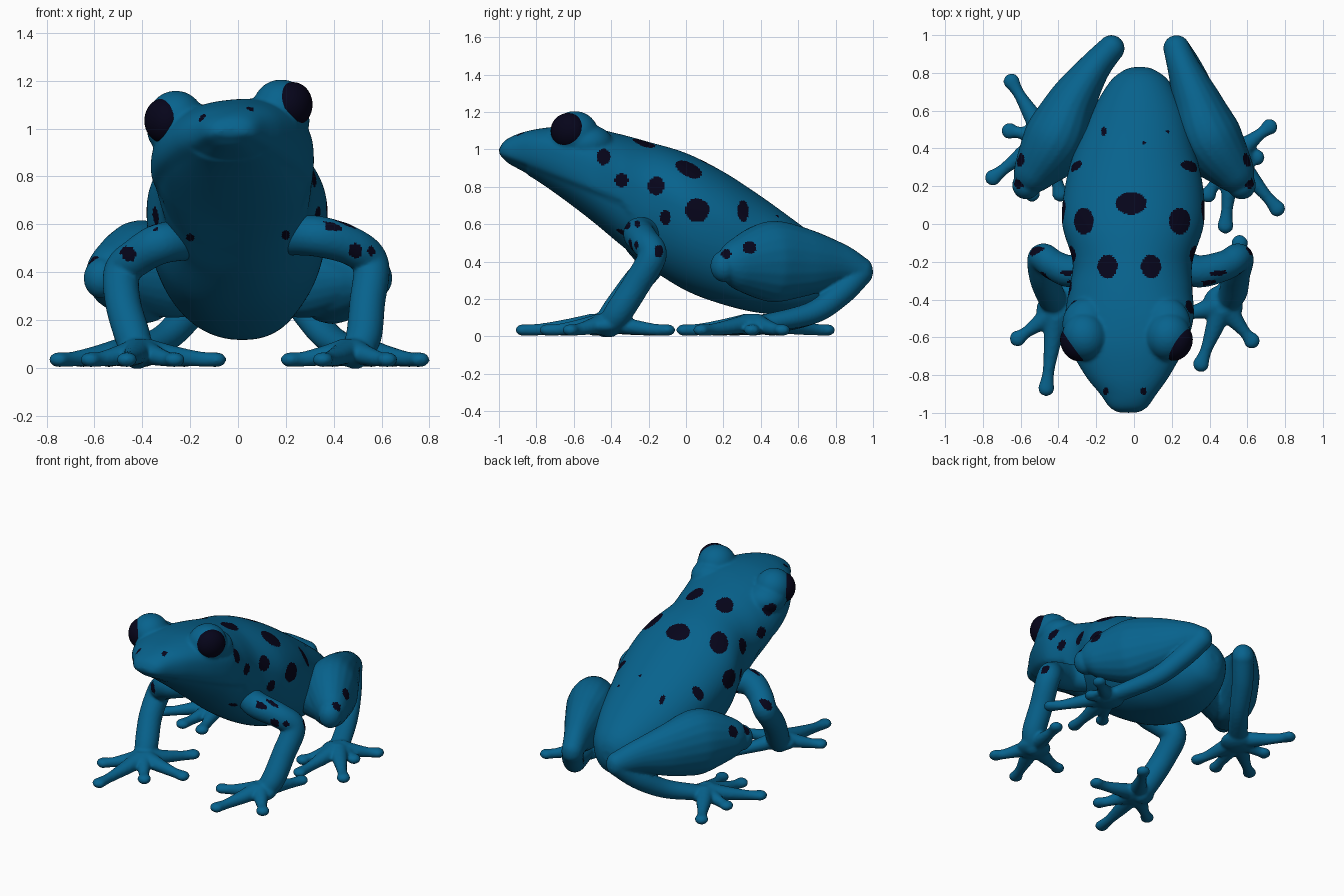
import bpy, bmesh, math
from mathutils import Vector, Matrix

if "Cube" in bpy.data.objects:
    bpy.data.objects.remove(bpy.data.objects["Cube"])


def material(name, color):
    m = bpy.data.materials.new(name)
    m.diffuse_color = (*color, 1)
    m.use_nodes = True
    m.node_tree.nodes["Principled BSDF"].inputs["Base Color"].default_value = m.diffuse_color
    return m


BLUE = material("blue skin", (0.0022, 0.124, 0.268))
DARK = material("dark spots", (0.0018, 0.0014, 0.0105))


def spline(rows, steps):
    """Smooth interpolation through rows of numbers."""
    out = []
    for i in range(len(rows) - 1):
        p0, p1 = rows[max(i - 1, 0)], rows[i]
        p2, p3 = rows[i + 1], rows[min(i + 2, len(rows) - 1)]
        for s in range(steps):
            t = s / steps
            out.append([0.5 * (2 * b + (c - a) * t + (2 * a - 5 * b + 4 * c - d) * t * t
                               + (3 * b - a - 3 * c + d) * t ** 3)
                        for a, b, c, d in zip(p0, p1, p2, p3)])
    out.append(list(rows[-1]))
    return out


def loft(bm, rings):
    """Closed skin over a list of point rings."""
    vs = [[bm.verts.new(p) for p in r] for r in rings]
    n = len(vs[0])
    for a, b in zip(vs, vs[1:]):
        for i in range(n):
            bm.faces.new((a[i], a[(i + 1) % n], b[(i + 1) % n], b[i]))
    bm.faces.new(vs[0][::-1])
    bm.faces.new(vs[-1])


def ball(bm, c, r, rot=0):
    mat = Matrix.Translation(c) @ Matrix.Rotation(rot, 4, 'Z') @ Matrix.Diagonal((*r, 1))
    bmesh.ops.create_uvsphere(bm, u_segments=32, v_segments=20, radius=1, matrix=mat)


def tube(bm, rows):
    """Limb through rows of x, y, z, sideways radius, vertical radius, with round ends."""
    pts = spline(rows, 8)
    u, rings = None, []
    for i, p in enumerate(pts):
        t = (Vector(pts[min(i + 1, len(pts) - 1)][:3]) - Vector(pts[max(i - 1, 0)][:3])).normalized()
        u = t.cross(Vector((0, 0, 1))) if u is None else u - t * u.dot(t)
        u.normalize()
        v = u.cross(t)
        rings.append([Vector(p[:3]) + u * (p[3] * math.cos(k * math.tau / 20))
                      + v * (p[4] * math.sin(k * math.tau / 20)) for k in range(20)])
    loft(bm, rings)
    for p in (rows[0], rows[-1]):
        ball(bm, p[:3], (p[3], p[3], p[4]))


def finish(name, bm, smooth, spots=()):
    """Fuse the pieces into one skin, then colour the spots."""
    bmesh.ops.recalc_face_normals(bm, faces=bm.faces)
    me = bpy.data.meshes.new(name)
    bm.to_mesh(me)
    bm.free()
    ob = bpy.data.objects.new(name, me)
    bpy.context.collection.objects.link(ob)
    rm = ob.modifiers.new("fuse", 'REMESH')
    rm.mode, rm.voxel_size = 'VOXEL', 0.01
    sm = ob.modifiers.new("soften", 'SMOOTH')
    sm.factor, sm.iterations = 0.5, smooth
    dg = bpy.context.evaluated_depsgraph_get()
    ob.data = bpy.data.meshes.new_from_object(ob.evaluated_get(dg))
    ob.modifiers.clear()
    ob.data.materials.clear()
    ob.data.materials.append(BLUE)
    ob.data.materials.append(DARK)
    for f in ob.data.polygons:
        f.use_smooth = True
        f.material_index = int(any(inside(f, s) for s in spots))
    return ob


def inside(f, spot):
    """Spot: facing, two centre coordinates, two radii."""
    face, a, b, ra, rb = spot
    c, n = f.center, f.normal
    if face == 'top':
        p, ok = (c.x, c.y), n.z > 0.3
    elif face == 'front':
        p, ok = (c.x, c.z), n.y < -0.1
    else:
        p, ok = (c.y, c.z), n.x * (1 if face == 'right' else -1) > 0.15
    return ok and ((p[0] - a) / ra) ** 2 + ((p[1] - b) / rb) ** 2 < 1


# Body and head: y, top, bottom, left edge, right edge
body_rows = [
    (-1.0, 1.00, 0.965, -0.08, 0.02), (-0.97, 1.045, 0.93, -0.13, 0.07),
    (-0.9, 1.08, 0.89, -0.18, 0.12), (-0.8, 1.105, 0.835, -0.26, 0.19),
    (-0.65, 1.12, 0.73, -0.34, 0.27), (-0.5, 1.11, 0.615, -0.365, 0.315),
    (-0.35, 1.08, 0.49, -0.345, 0.31), (-0.2, 1.04, 0.37, -0.325, 0.31),
    (0.0, 0.98, 0.245, -0.38, 0.37), (0.2, 0.88, 0.17, -0.365, 0.365),
    (0.4, 0.75, 0.125, -0.31, 0.32), (0.6, 0.605, 0.12, -0.22, 0.27),
    (0.75, 0.49, 0.165, -0.13, 0.19), (0.81, 0.42, 0.23, -0.06, 0.12),
    (0.83, 0.36, 0.29, -0.01, 0.07)]
bm = bmesh.new()
rings = []
for y, top, bot, left, right in spline(body_rows, 8):
    cx, hw = (left + right) / 2, (right - left) / 2
    head = min(max((-0.2 - y) / 0.3, 0), 1)
    cz = bot + (0.59 - 0.09 * head) * (top - bot)
    mouth = 0.98 - (y + 1) * 0.38 if y < -0.35 else 0.733 - (y + 0.35) * 1.3
    ring = []
    for k in range(96):
        c, s = math.cos(k * math.tau / 96), math.sin(k * math.tau / 96)
        e = 1 - 0.12 * head if s > 0 else 0.88
        dx = hw * math.copysign(abs(c) ** e, c)
        z = cz + (top - cz if s > 0 else cz - bot) * math.copysign(abs(s) ** e, s)
        # The lower jaw sits inside the upper lip
        jaw = min(max((mouth - z) / 0.025, 0), 1) * min(max((-0.25 - y) / 0.1, 0), 1)
        tilt = min(max((z - mouth) / 0.12, 0), 1)
        ring.append((cx + dx * (1 - 0.05 * jaw), y + (0.014 * jaw if y < -0.85 else 0),
                     z + 0.1 * head * dx * tilt))
    rings.append(ring)
loft(bm, rings)
# Eye sockets, running back into the head
for x, z, m in ((0.18, 1.083, 1), (-0.26, 1.036, -1)):
    ball(bm, (x, -0.595, z), (0.12, 0.128, 0.122), -0.25 * m)
    ball(bm, (x - 0.01 * m, -0.53, z - 0.05), (0.13, 0.14, 0.1))
spots = [('top', -0.015, 0.11, 0.08, 0.06), ('top', -0.14, -0.225, 0.052, 0.062),
         ('top', 0.09, -0.225, 0.052, 0.062), ('top', -0.16, 0.49, 0.014, 0.024),
         ('top', -0.265, 0.015, 0.052, 0.07), ('top', 0.242, 0.015, 0.056, 0.07),
         ('top', 0.05, 0.43, 0.01, 0.01), ('top', 0.18, 0.49, 0.01, 0.01),
         ('top', -0.15, -0.885, 0.015, 0.018), ('top', 0.05, -0.885, 0.017, 0.018),
         ('front', -0.2, 0.545, 0.016, 0.016), ('front', 0.2, 0.555, 0.016, 0.02),
         ('right', 0.305, 0.67, 0.03, 0.058), ('left', 0.305, 0.65, 0.028, 0.042)]
for side in ('right', 'left'):
    spots += [(side, 0.06, 0.675, 0.065, 0.062), (side, -0.16, 0.805, 0.043, 0.05),
              (side, -0.44, 0.96, 0.038, 0.042), (side, -0.345, 0.835, 0.036, 0.036),
              (side, -0.11, 0.635, 0.03, 0.038)]
finish("body", bm, 7, spots)

# Eyes
for name, c, rot in (("right_eye", (0.229, -0.63, 1.1), -0.5), ("left_eye", (-0.309, -0.633, 1.033), 0.5)):
    bm = bmesh.new()
    ball(bm, c, (0.077, 0.098, 0.094), rot)
    me = bpy.data.meshes.new(name)
    bm.to_mesh(me)
    bm.free()
    me.materials.append(DARK)
    for f in me.polygons:
        f.use_smooth = True
    bpy.context.collection.objects.link(bpy.data.objects.new(name, me))


def foot(bm, palm, tips):
    """Flat palm with long toes ending in round pads."""
    px, py = palm
    ball(bm, (px, py, 0.058), (0.108, 0.108, 0.053))
    for x, y in tips:
        d = Vector((x - px, y - py))
        end = d - d.normalized() * 0.042
        tube(bm, [(px + end.x * k, py + end.y * k, z, r, h) for k, z, r, h in
                  ((0.1, 0.07, 0.06, 0.052), (0.42, 0.052, 0.046, 0.042),
                   (0.78, 0.037, 0.031, 0.032), (1.0, 0.034, 0.043, 0.031))])


# Front legs: shoulder, elbow, wrist, then foot
front = {
    "right": ([(0.2, -0.18, 0.55), (0.33, -0.25, 0.55), (0.48, -0.22, 0.505), (0.555, -0.18, 0.43),
               (0.54, -0.27, 0.27), (0.525, -0.36, 0.13), (0.49, -0.41, 0.06)],
              (0.47, -0.43), [(0.34, -0.78), (0.65, -0.65), (0.57, -0.06), (0.18, -0.5)], 0.49, 0.49),
    "left": ([(-0.2, -0.18, 0.53), (-0.32, -0.25, 0.52), (-0.42, -0.22, 0.465), (-0.485, -0.18, 0.4),
              (-0.48, -0.28, 0.27), (-0.44, -0.38, 0.13), (-0.42, -0.43, 0.06)],
             (-0.41, -0.46), [(-0.47, -0.91), (-0.65, -0.63), (-0.24, -0.69), (-0.05, -0.48), (-0.2, -0.14)],
             -0.455, 0.475)}
for side, (path, palm, tips, sx, sz) in front.items():
    bm = bmesh.new()
    radii = (0.08, 0.086, 0.08, 0.077, 0.075, 0.075, 0.065)
    tube(bm, [(*p, r, r) for p, r in zip(path, radii)])
    foot(bm, palm, tips)
    finish(side + "_front_leg", bm, 4, [
        ('front', sx, sz, 0.03, 0.03), (side, -0.145, 0.455, 0.024, 0.035),
        (side, -0.265, 0.49, 0.012, 0.02), (side, -0.315, 0.595, 0.018, 0.022),
        (side, -0.26, 0.6, 0.014, 0.02)])

# Hind legs: folded thigh, broad shank, then ankle, heel and foot
hind = {
    "right": (1, [0.57, 0.53, 0.405, 0.33, 0.265, 0.225], (0.52, 0.36),
              [(0.75, 0.54), (0.69, 0.35), (0.785, 0.05), (0.48, -0.05), (0.37, 0.12)]),
    "left": (-1, [0.57, 0.53, 0.415, 0.325, 0.215, 0.12], (0.47, 0.46),
             [(-0.67, 0.79), (-0.7, 0.5), (-0.78, 0.22), (-0.55, 0.12), (-0.38, 0.12)])}
shank = [(0.205, 0.375, 0.075, 0.085), (0.27, 0.385, 0.115, 0.14), (0.45, 0.4, 0.17, 0.217),
         (0.65, 0.395, 0.13, 0.18), (0.82, 0.385, 0.088, 0.115), (0.93, 0.352, 0.07, 0.075)]
for side, (m, xs, palm, tips) in hind.items():
    bm = bmesh.new()
    tube(bm, [(m * x, *row) for x, row in zip(xs, shank)])
    tube(bm, [(m * 0.1, 0.52, 0.36, 0.09, 0.13), (m * 0.3, 0.42, 0.37, 0.12, 0.16),
              (m * 0.5, 0.27, 0.38, 0.09, 0.1)])
    ax, (px, py) = m * xs[-1], (m * palm[0], palm[1])
    tube(bm, [(ax, 0.93, 0.34, 0.07, 0.07),
              (ax * 0.75 + px * 0.25, 0.82, 0.225, 0.068, 0.068),
              (ax * 0.45 + px * 0.55, 0.66, 0.12, 0.062, 0.06),
              (px, py, 0.06, 0.065, 0.045)])
    foot(bm, (px, py), tips)
    finish(side + "_hind_leg", bm, 4, [(side, 0.34, 0.475, 0.035, 0.035), (side, 0.215, 0.44, 0.026, 0.026)])
